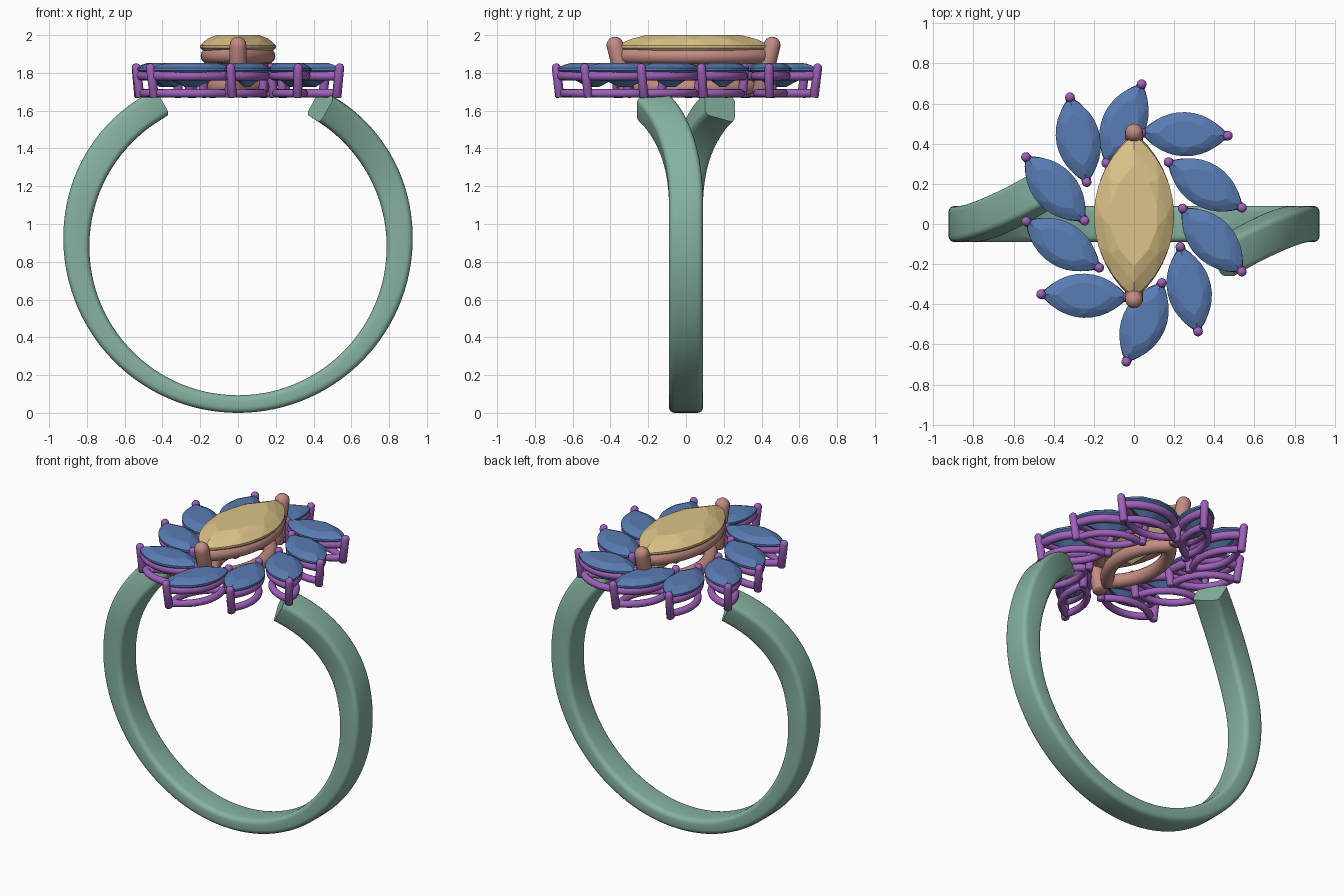
import bpy, bmesh
from math import sin, cos, pi, asin, sqrt, atan2, radians
from mathutils import Vector, Matrix

if "Cube" in bpy.data.objects:
    bpy.data.objects.remove(bpy.data.objects["Cube"])


def mat(name, col):
    m = bpy.data.materials.new(name)
    m.diffuse_color = (*col, 1)
    m.use_nodes = True
    m.node_tree.nodes["Principled BSDF"].inputs["Base Color"].default_value = m.diffuse_color
    return m


GREEN = mat("band_green", (0.24, 0.45, 0.35))
PINK = mat("setting_pink", (0.55, 0.26, 0.23))
PURPLE = mat("claw_purple", (0.35, 0.12, 0.50))
BLUE = mat("gem_blue", (0.10, 0.20, 0.45))
GOLD = mat("gem_gold", (0.72, 0.55, 0.25))


def finish(bm, name, material, smooth=None, xf=None):
    bmesh.ops.recalc_face_normals(bm, faces=bm.faces[:])
    me = bpy.data.meshes.new(name)
    bm.to_mesh(me)
    bm.free()
    if xf:
        me.transform(xf)
    me.materials.append(material)
    ob = bpy.data.objects.new(name, me)
    bpy.context.collection.objects.link(ob)
    if smooth:
        bpy.ops.object.select_all(action='DESELECT')
        ob.select_set(True)
        bpy.context.view_layer.objects.active = ob
        bpy.ops.object.shade_smooth_by_angle(angle=radians(smooth))
    return ob


def loft(rings, name, material, closed=False, smooth=40, xf=None):
    """Skin a list of equal-length closed rings."""
    bm = bmesh.new()
    vs = [[bm.verts.new(p) for p in r] for r in rings]
    n = len(vs[0])
    pairs = list(zip(vs, vs[1:])) + ([(vs[-1], vs[0])] if closed else [])
    for a, b in pairs:
        for i in range(n):
            j = (i + 1) % n
            bm.faces.new((a[i], a[j], b[j], b[i]))
    if not closed:
        bm.faces.new(vs[0])
        bm.faces.new(vs[-1])
    return finish(bm, name, material, smooth, xf)


def marquise(l, w, z, n, d=0.0):
    """Pointed oval along local x: half length l, half width w, offset by d."""
    R = (l * l + w * w) / (2 * w)
    c, r = R - w, R + d
    a = asin(sqrt(r * r - c * c) / r)
    top = [(r * sin(a * (2 * i / n - 1)), r * cos(a * (2 * i / n - 1)) - c, z) for i in range(n)]
    return top + [(-x, -y, z) for x, y, z in top]


def rail(name, material, l, w, z, r, xf):
    rings = [marquise(l, w, z + r * sin(t), 20, r * cos(t))
             for t in [2 * pi * k / 12 for k in range(12)]]
    loft(rings, name, material, closed=True, smooth=50, xf=xf)


def gem(name, material, l, w, zg, top, depth, xf):
    """Faceted pointed-oval stone as a hull of girdle, crown and pavilion rings."""
    pts = marquise(l, w, zg, 12) + marquise(l, w, zg - 0.012, 12)
    pts += marquise(l * .82, w * .82, zg + (top - zg) * .62, 4)
    pts += marquise(l * .62, w * .60, top, 5)
    pts += marquise(l * .62, w * .60, zg - depth * .52, 4)
    pts += [(-l * .15, 0, zg - depth), (l * .15, 0, zg - depth)]
    bm = bmesh.new()
    for p in pts:
        bm.verts.new(p)
    res = bmesh.ops.convex_hull(bm, input=bm.verts[:])
    junk = [v for v in res["geom_interior"] if isinstance(v, bmesh.types.BMVert)]
    bmesh.ops.delete(bm, geom=junk, context='VERTS')
    bmesh.ops.dissolve_limit(bm, angle_limit=0.01, verts=bm.verts[:], edges=bm.edges[:])
    finish(bm, name, material, None, xf)


def prong(name, material, base, tip, r, xf):
    """Round-topped claw from base to tip."""
    b, t = Vector(base), Vector(tip)
    ax = (t - b).normalized()
    u = ax.cross(Vector((0, 1, 0))).normalized()
    v = ax.cross(u)
    t = t - ax * r
    prof = [(b, r * .85), (b + ax * r * .15, r)]
    prof += [(t + ax * r * sin(k), r * cos(k)) for k in [0, .35, .7, 1.05, 1.35, 1.52]]
    rings = [[c + (u * cos(a) + v * sin(a)) * q for a in [2 * pi * i / 14 for i in range(14)]]
             for c, q in prof]
    loft(rings, name, material, smooth=50, xf=xf)


# Band: open ring, thicker at the top, with ends swept apart in y
def ray(z0, R, s, c):
    """Distance from (0, .9) along (s, c) to a circle centred on (0, z0)."""
    k = z0 - .9
    return k * c + sqrt(R * R - k * k * s * s)


def station(a):
    s, c = sin(a), -cos(a)
    u = max(0, (abs(a) - radians(104)) / radians(45))
    ro = ray(.925, .925, s, c) - .025 * u * u
    ri = ray(.88, .787, s, c)
    m = (ro + ri) / 2
    y = -.18 * u * u * (1 if a > 0 else -1)
    return Vector((m * s, y, .9 + m * c)), (ro - ri) / 2, Vector((s, 0, c))


sections = []
STEPS = 96
for k in range(STEPS + 1):
    a = radians(149) * (2 * k / STEPS - 1)
    p, h, rad = station(a)
    tan = (station(a + .01)[0] - station(a - .01)[0]).normalized()
    rad = (rad - tan * rad.dot(tan)).normalized()
    side = tan.cross(rad)
    ring, b = [], .03
    for q, (sx, sy) in enumerate([(1, 1), (-1, 1), (-1, -1), (1, -1)]):
        for e in range(5):
            g = pi / 2 * (q + e / 4)
            ring.append(p + side * (sx * (.09 - b) + b * cos(g)) + rad * (sy * (h - b) + b * sin(g)))
    sections.append(ring)
loft(sections, "band", GREEN, smooth=40)

# Centre stone with its two rails and two end claws
centre = Matrix.Translation((0, .04, 0)) @ Matrix.Rotation(pi / 2, 4, 'Z')
gem("centre_stone", GOLD, .405, .2, 1.945, 2.0, .2, centre)
rail("centre_upper_rail", PINK, .36, .155, 1.89, .043, centre)
rail("centre_lower_rail", PINK, .28, .125, 1.725, .042, centre)
for s in (-1, 1):
    prong("centre_claw", PINK, (s * .35, 0, 1.69), (s * .427, 0, 1.99), .045, centre)

# Petal stones: end points of each one in plan
petals = [(.04, .70, -.14, .30), (.47, .44, .035, .455), (.54, .08, .17, .31),
          (.54, -.24, .24, .08), (.32, -.54, .23, -.11), (-.04, -.69, .14, -.29),
          (-.465, -.35, -.03, -.365), (-.54, .015, -.17, -.22),
          (-.54, .335, -.245, .015), (-.32, .635, -.235, .205)]
for x1, y1, x2, y2 in petals:
    xf = (Matrix.Translation(((x1 + x2) / 2, (y1 + y2) / 2, 0))
          @ Matrix.Rotation(atan2(y1 - y2, x1 - x2), 4, 'Z'))
    gem("petal_stone", BLUE, .213, .11, 1.825, 1.852, .1, xf)
    rail("petal_upper_rail", PURPLE, .185, .08, 1.785, .026, xf)
    rail("petal_lower_rail", PURPLE, .172, .07, 1.692, .022, xf)
    for s in (-1, 1):
        prong("petal_claw", PURPLE, (s * .195, 0, 1.67), (s * .219, 0, 1.85), .024, xf)
